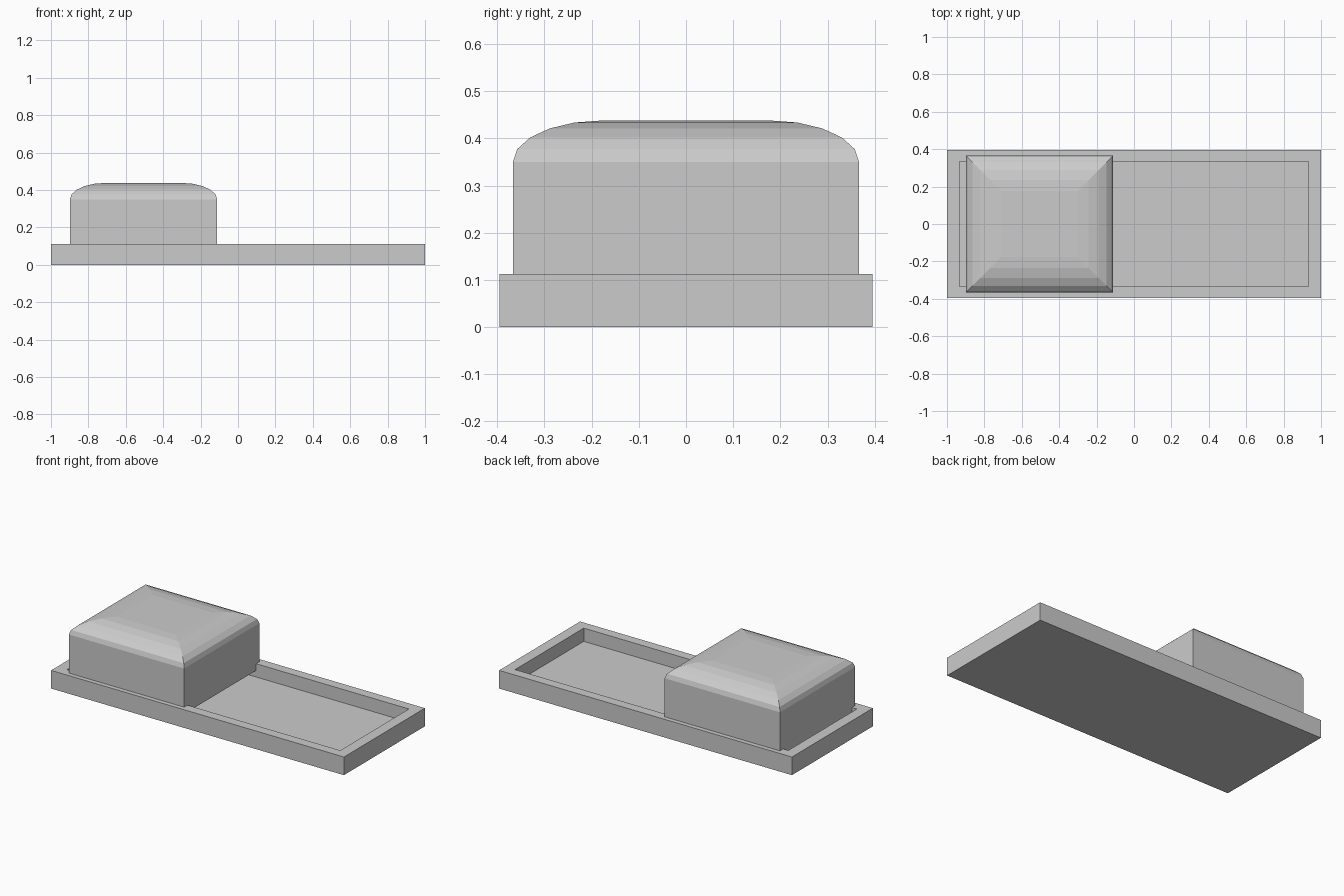
import bpy, bmesh, math

if "Cube" in bpy.data.objects:
    bpy.data.objects.remove(bpy.data.objects["Cube"])


def stacked_rects(name, cx, cy, sections):
    """Closed solid through centred rectangles (half_x, half_y, z)."""
    bm = bmesh.new()
    rings = []
    for hx, hy, z in sections:
        rings.append([bm.verts.new((cx + sx * hx, cy + sy * hy, z))
                      for sx, sy in ((-1, -1), (1, -1), (1, 1), (-1, 1))])
    for low, high in zip(rings, rings[1:]):
        for i in range(4):
            j = (i + 1) % 4
            bm.faces.new((low[i], low[j], high[j], high[i]))
    bm.faces.new(rings[0][::-1])
    bm.faces.new(rings[-1])
    bmesh.ops.recalc_face_normals(bm, faces=bm.faces)
    mesh = bpy.data.meshes.new(name)
    bm.to_mesh(mesh)
    bm.free()
    obj = bpy.data.objects.new(name, mesh)
    bpy.context.collection.objects.link(obj)
    return obj


# Shallow tray: outer wall, flat rim, recess wall and floor
stacked_rects("tray", 0, 0, [
    (1.0, 0.395, 0.0), (1.0, 0.395, 0.112),
    (0.933, 0.335, 0.112), (0.933, 0.335, 0.03)])

# Block with a quarter-ellipse rounded top, sunk slightly into the tray
HX, HY, BASE, SHOULDER, TOP, INSET, STEPS = 0.394, 0.367, 0.07, 0.35, 0.438, 0.19, 5
sections = [(HX, HY, BASE)]
for i in range(STEPS + 1):
    a = math.pi / 2 * i / STEPS
    d = INSET * (1 - math.cos(a))
    sections.append((HX - d, HY - d, SHOULDER + (TOP - SHOULDER) * math.sin(a)))
stacked_rects("rounded_block", -0.505, 0, sections)
